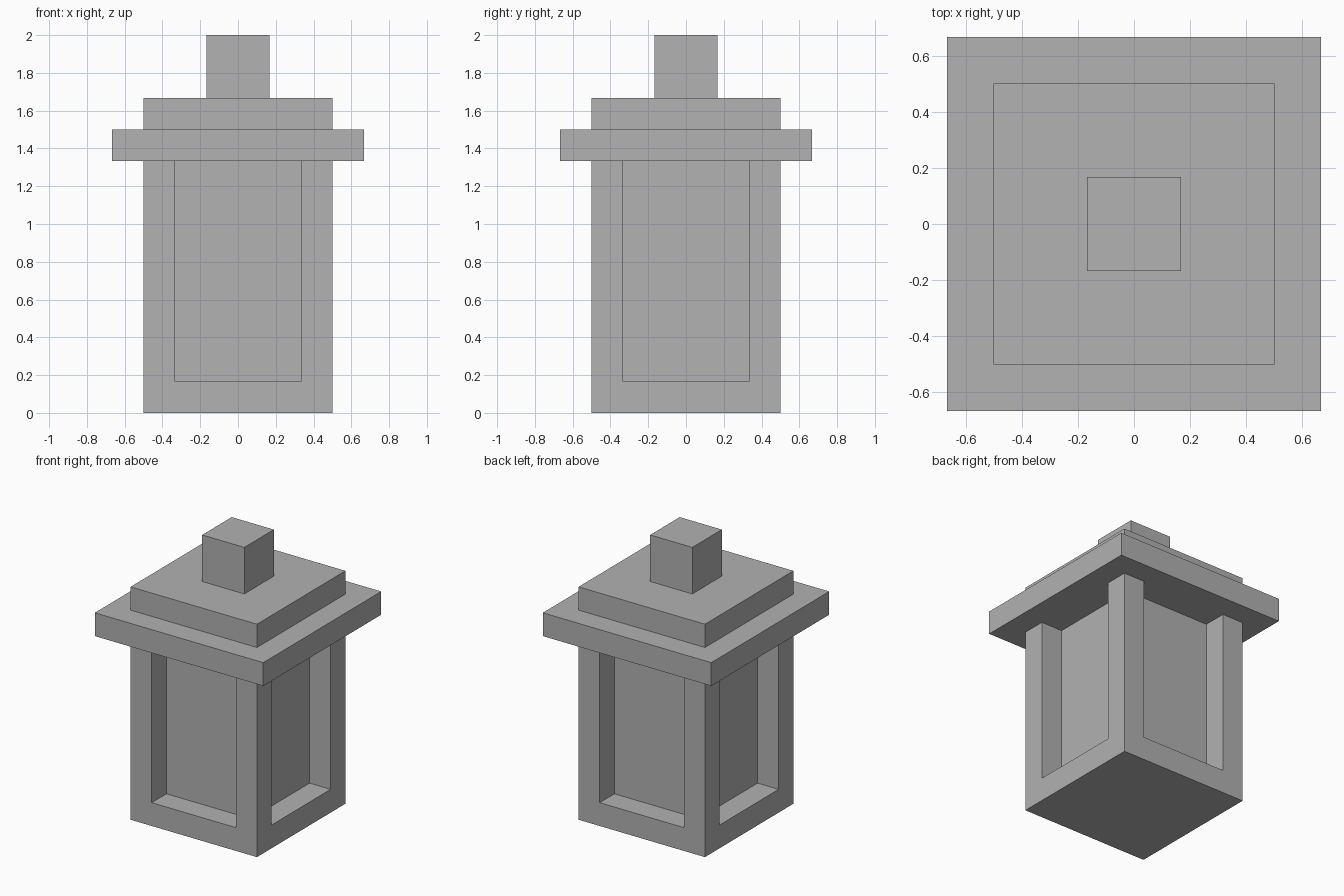
import bpy

cube = bpy.data.objects.get("Cube")
if cube:
    bpy.data.objects.remove(cube, do_unlink=True)

# Single stone colour
stone = bpy.data.materials.new("grey_stone")
stone.use_nodes = True
colour = (0.445, 0.445, 0.445, 1)
stone.diffuse_color = colour
stone.node_tree.nodes["Principled BSDF"].inputs["Base Color"].default_value = colour

U = 1 / 6  # building unit: every part is a whole number of these


def block(name, width, bottom, top, x=0, y=0):
    """Square block, sized and placed in building units."""
    bpy.ops.mesh.primitive_cube_add(size=1, location=(x * U, y * U, (bottom + top) / 2 * U))
    ob = bpy.context.object
    ob.name = name
    ob.scale = (width * U, width * U, (top - bottom) * U)
    bpy.ops.object.transform_apply(location=False, rotation=False, scale=True)
    ob.data.materials.append(stone)
    return ob


# Body: base slab, recessed core and four corner posts
block("base", 6, 0, 1)
block("core", 4, 1, 8)
for side, sx in (("left", 1), ("right", -1)):
    for end, sy in (("front", -1), ("back", 1)):
        block(f"{end}_{side}_post", 1, 1, 8, 2.5 * sx, 2.5 * sy)

# Stepped roof and top knob
block("roof_eave", 8, 8, 9)
block("roof_step", 6, 9, 10)
block("top_knob", 2, 10, 12)
